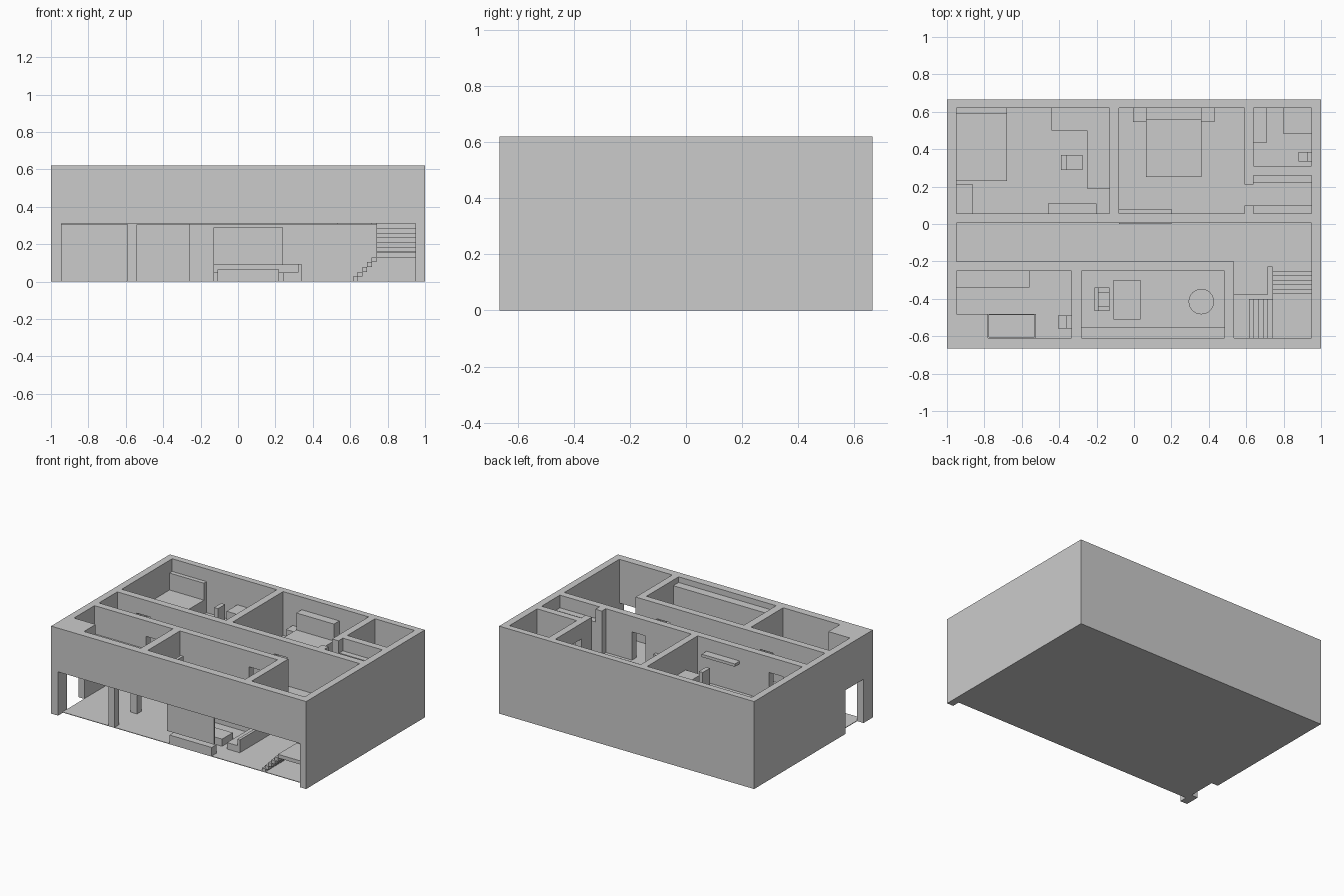
import bpy

F = 0.31      # upper floor level
TOP = 0.62    # wall top
DOOR = 0.51   # door head


def box(name, x0, x1, y0, y1, z0, z1):
    bpy.ops.mesh.primitive_cube_add(size=1, location=((x0+x1)/2, (y0+y1)/2, (z0+z1)/2))
    o = bpy.context.object
    o.name = name
    o.scale = (x1-x0, y1-y0, z1-z0)
    bpy.ops.object.transform_apply(location=False, rotation=False, scale=True)
    return o


def wall(name, x0, x1, y0, y1, doors=(), z0=F, z1=TOP, head=DOOR):
    """Straight wall split at door openings along its longer side."""
    along_x = (x1-x0) > (y1-y0)
    a, end = (x0, x1) if along_x else (y0, y1)

    def piece(s, e, lo, hi):
        if e - s > 1e-5 and hi - lo > 1e-5:
            if along_x:
                box(name, s, e, y0, y1, lo, hi)
            else:
                box(name, x0, x1, s, e, lo, hi)
    for s, e in doors:
        piece(a, s, z0, z1)
        piece(s, e, head, z1)
        a = e
    piece(a, end, z0, z1)


def table(name, x0, x1, y0, y1, z0, z1, t=0.012):
    box(name + "_top", x0, x1, y0, y1, z1-t, z1)
    for x in (x0, x1-t):
        for y in (y0, y1-t):
            box(name + "_leg", x, x+t, y, y+t, z0, z1-t)


def bed(name, x0, x1, y0, y1, head):
    box(name + "_mattress", x0, x1, y0, y1, F, 0.41)
    box(name + "_headboard", x0, x1, y1-head, y1, F, 0.53)


# outer shell
wall("back_wall", -1, 1, 0.62, 0.665, z0=0)
wall("right_wall", 0.95, 1, -0.665, 0.62, z0=0)
wall("left_wall", -1, -0.95, -0.665, 0.62, [(-0.56, -0.36)], z0=0, head=F)
wall("front_wall", -0.95, 0.95, -0.665, -0.61, z0=F)
box("front_pier", -0.95, -0.945, -0.665, -0.61, 0, F)

# floors, the upper one cut around the stairwell
box("ground_floor", -0.95, 0.95, -0.61, 0.62, 0, 0.004)
S = F - 0.006
box("upper_floor_back", -0.95, 0.95, -0.23, 0.62, S, F)
box("upper_floor_front", -0.95, 0.535, -0.61, -0.23, S, F)
box("upper_floor_stair_edge", 0.535, 0.715, -0.38, -0.23, S, F)

# upper inner walls
wall("hall_north_wall", -0.95, 0.95, 0.005, 0.055, [(-0.80, -0.69), (0.28, 0.385)])
wall("hall_south_wall", -0.95, 0.535, -0.25, -0.20, [(-0.545, -0.44), (0.26, 0.37)])
wall("bedroom_divider", -0.13, -0.08, 0.055, 0.62)
wall("ensuite_wall", 0.59, 0.64, 0.21, 0.62, [(0.33, 0.43)])
wall("closet_wall_end", 0.59, 0.64, 0.055, 0.10)
wall("closet_bath_wall", 0.64, 0.95, 0.26, 0.31)
wall("study_bath_wall", -0.335, -0.28, -0.61, -0.25)
wall("study_stair_wall", 0.485, 0.535, -0.61, -0.25)
box("bath_corner_block", -0.95, -0.78, -0.61, -0.48, F, TOP)

# left bedroom
bed("left_bed", -0.95, -0.68, 0.23, 0.62, 0.03)
box("dresser", -0.95, -0.86, 0.055, 0.21, F, 0.43)
box("corner_desk_back", -0.44, -0.13, 0.50, 0.62, F, 0.43)
box("corner_desk_side", -0.25, -0.13, 0.19, 0.50, F, 0.43)
box("desk_chair_seat", -0.36, -0.275, 0.29, 0.37, F, 0.395)
box("desk_chair_back", -0.39, -0.36, 0.29, 0.37, F, 0.55)
box("wall_shelf", -0.46, -0.20, 0.055, 0.11, 0.51, 0.53)

# main bedroom
bed("main_bed", 0.065, 0.36, 0.25, 0.62, 0.06)
for x in (-0.005, 0.36):
    box("nightstand", x, x+0.07, 0.545, 0.62, F, 0.40)
box("low_cabinet", -0.08, 0.20, 0.0, 0.08, F, 0.41)

# closet shelves
box("closet_shelf_back", 0.64, 0.95, 0.22, 0.26, F, 0.53)
box("closet_shelf_front", 0.64, 0.95, 0.055, 0.10, F, 0.53)

# ensuite bathroom
box("ensuite_vanity", 0.64, 0.71, 0.435, 0.62, F, 0.42)
box("ensuite_shower", 0.80, 0.95, 0.48, 0.62, F, 0.41)


def toilet(wx, y0, y1, length):
    box("toilet_bowl", wx-length, wx-0.025, y0, y1, F, 0.37)
    box("toilet_tank", wx-0.025, wx, y0, y1, F, 0.42)


toilet(0.95, 0.335, 0.385, 0.07)
toilet(-0.335, -0.56, -0.49, 0.07)

# family bathroom
box("bath_counter", -0.95, -0.56, -0.34, -0.25, F, 0.42)
tx0, tx1, ty0, ty1, t = -0.78, -0.525, -0.61, -0.48, 0.006
box("tub_base", tx0, tx1, ty0, ty1, F, F+0.02)
for x in (tx0, tx1-t):
    box("tub_end", x, x+t, ty0, ty1, F, 0.40)
for y in (ty0, ty1-t):
    box("tub_side", tx0, tx1, y, y+t, F, 0.40)

# study
box("bookcase", -0.28, 0.485, -0.61, -0.55, F, 0.58)
table("study_desk", -0.11, 0.035, -0.51, -0.30, F, 0.43)
box("study_chair_seat", -0.19, -0.13, -0.44, -0.365, F, 0.38)
box("study_chair_back", -0.21, -0.19, -0.465, -0.34, F, 0.50)
for y in (-0.465, -0.365):
    box("study_chair_arm", -0.19, -0.13, y, y+0.025, F, 0.41)
bpy.ops.mesh.primitive_cylinder_add(vertices=32, radius=0.068, depth=0.10,
                                    location=(0.36, -0.415, F+0.05))
bpy.context.object.name = "round_table"
bpy.ops.object.shade_smooth_by_angle()

# stairs: lower flight to the right, landing, upper flight to the back
r = 0.026
for i in range(5):
    x = 0.615 + 0.025*i
    box("lower_step", x, x+0.026, -0.61, -0.40, r*i, r*(i+1))
box("landing", 0.74, 0.95, -0.61, -0.40, 0.13, 0.156)
for i in range(7):
    y = -0.40 + 0.0245*i
    box("upper_step", 0.74, 0.95, y, y+0.026, 0.134+0.025*i, 0.16+0.025*i)

# ground floor posts and partition
box("front_post", -0.59, -0.54, -0.61, -0.56, 0, F)
box("rear_post", -0.59, -0.54, -0.36, -0.31, 0, F)
box("rear_partition", -0.95, -0.26, 0.005, 0.055, 0, S)

# living area
box("screen", -0.13, 0.24, -0.61, -0.60, 0.09, 0.29)
box("screen_console", -0.11, 0.22, -0.61, -0.555, 0, 0.065)
box("coffee_table", -0.05, 0.19, -0.45, -0.33, 0, 0.055)
box("sofa_side_seat", 0.24, 0.32, -0.465, -0.07, 0, 0.05)
box("sofa_side_back", 0.32, 0.34, -0.465, -0.07, 0, 0.095)
box("sofa_seat", -0.13, 0.24, -0.18, -0.07, 0, 0.05)
box("sofa_back", -0.13, 0.32, -0.09, -0.07, 0, 0.095)
